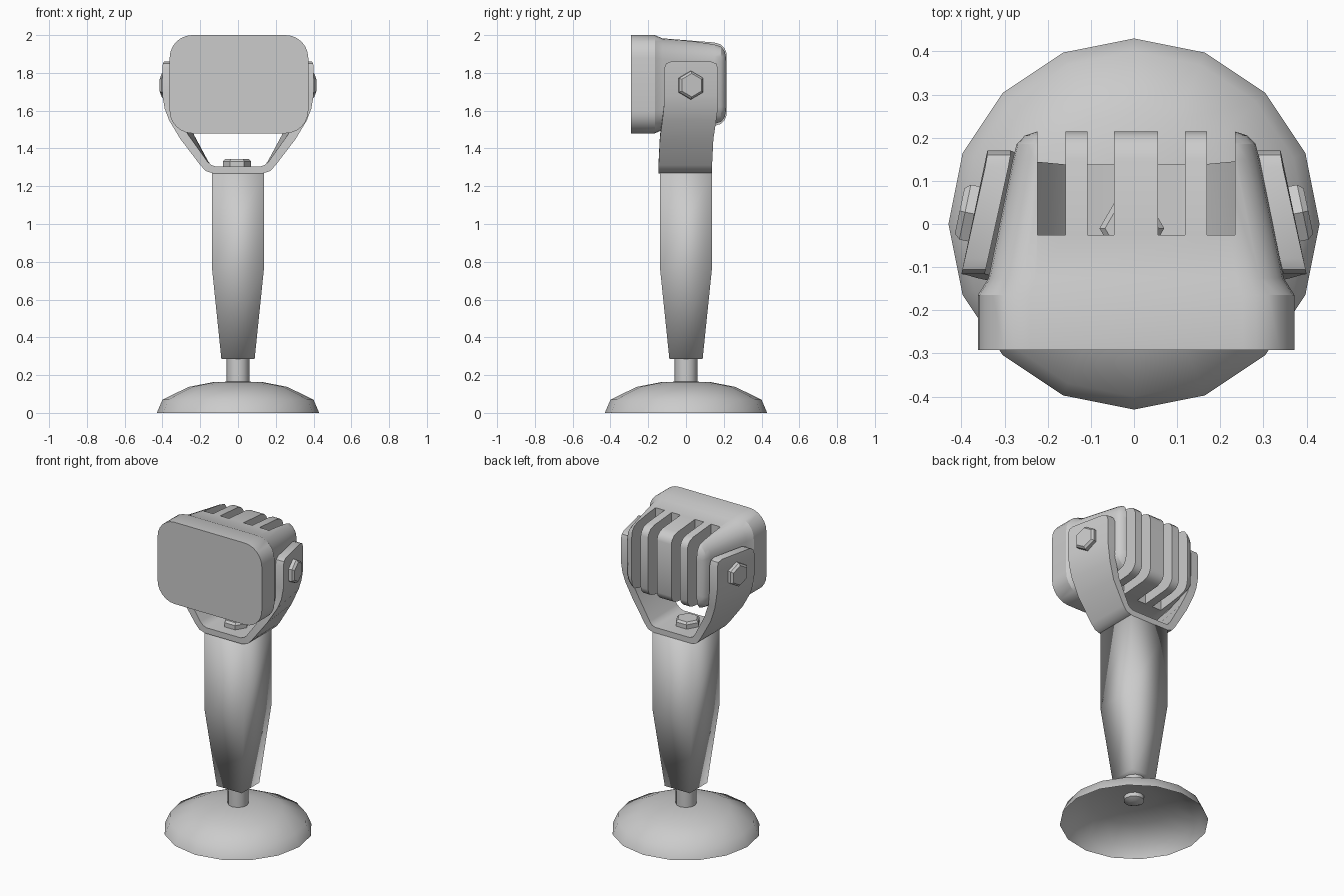
import bpy, bmesh, math
from mathutils import Vector, Matrix

if "Cube" in bpy.data.objects:
    bpy.data.objects.remove(bpy.data.objects["Cube"])


def finish(name, bm, angle=35):
    bmesh.ops.recalc_face_normals(bm, faces=bm.faces)
    me = bpy.data.meshes.new(name)
    bm.to_mesh(me)
    bm.free()
    ob = bpy.data.objects.new(name, me)
    bpy.context.collection.objects.link(ob)
    smooth(ob, angle)
    return ob


def smooth(ob, angle):
    bpy.ops.object.select_all(action='DESELECT')
    ob.select_set(True)
    bpy.context.view_layer.objects.active = ob
    bpy.ops.object.shade_smooth_by_angle(angle=math.radians(angle))


def loft(name, loops, caps=(True, True), angle=35):
    """Skin a list of equal-length closed loops."""
    bm = bmesh.new()
    rows = [[bm.verts.new(p) for p in lp] for lp in loops]
    n = len(rows[0])
    for a, b in zip(rows, rows[1:]):
        for i in range(n):
            j = (i + 1) % n
            bm.faces.new((a[i], a[j], b[j], b[i]))
    if caps[0]:
        bm.faces.new(rows[0])
    if caps[1]:
        bm.faces.new(rows[-1])
    return finish(name, bm, angle)


def ring(n, r, z, phase=0.0):
    return [(r * math.cos(phase + math.tau * i / n),
             r * math.sin(phase + math.tau * i / n), z) for i in range(n)]


def lathe(name, n, profile, phase=0.0, caps=(True, True), angle=35):
    return loft(name, [ring(n, r, z, phase) for r, z in profile], caps, angle)


# Domed foot, open underneath, and the short neck
lathe("base_dome", 16, [(0.43, 0), (0.4, 0.07), (0.26, 0.138), (0.13, 0.163), (0.03, 0.166)],
      caps=(False, True), angle=60)
lathe("neck", 12, [(0.03, 0.125), (0.06, 0.14), (0.06, 0.31)])

# Square tapered post with softened shading
R2 = math.sqrt(2)
lathe("post", 4, [(0.088 * R2, 0.285), (0.138 * R2, 0.77), (0.138 * R2, 1.27)],
      phase=math.pi / 4, angle=91)
for p in bpy.data.objects["post"].data.polygons:
    p.use_smooth = True

# U bracket: stations of outer x, outer z, inner x, inner z, front y, back y, tilt
half = [
    (0.13, 1.268, 0.12, 1.305, -0.145, 0.138, 0),
    (0.17, 1.28, 0.143, 1.313, -0.145, 0.138, 0),
    (0.2, 1.312, 0.163, 1.332, -0.145, 0.138, 0.005),
    (0.305, 1.45, 0.262, 1.47, -0.138, 0.145, 0.03),
    (0.365, 1.55, 0.32, 1.565, -0.125, 0.16, 0.05),
    (0.388, 1.61, 0.338, 1.615, -0.118, 0.168, 0.058),
    (0.4, 1.68, 0.346, 1.68, -0.116, 0.17, 0.06),
    (0.4, 1.82, 0.346, 1.82, -0.116, 0.17, 0.06),
    (0.398, 1.849, 0.344, 1.849, -0.106, 0.16, 0.058),
    (0.392, 1.86, 0.338, 1.86, -0.08, 0.132, 0.047),
]


def section(s, sx):
    ox, oz, ix, iz, y0, y1, t = s
    return [(sx * ox, y0, oz), (sx * (ox - t), y1, oz),
            (sx * (ix - t), y1, iz), (sx * ix, y0, iz)]


loft("bracket", [section(s, -1) for s in reversed(half)] + [section(s, 1) for s in half])


# Hex bolts: one under the head, one on each arm
def bolt(name, pos, axis, phase):
    ob = lathe(name, 6, [(0.075, -0.03), (0.075, 0.027), (0.062, 0.04)], phase, angle=25)
    z = Vector(axis).normalized()
    x = Vector((0, 0, 1)) if abs(z.z) < 0.9 else Vector((1, 0, 0))
    y = z.cross(x).normalized()
    ob.matrix_world = Matrix.Translation(pos) @ Matrix((x, y, z)).transposed().to_4x4()


bolt("bracket_bolt", (-0.005, -0.01, 1.305), (0, 0, 1), 0)
for side, sx in (("right", 1), ("left", -1)):
    bolt("pivot_bolt_" + side, (sx * 0.365, 0.022, 1.735), (sx, 0.21, 0), 0)


# Lamp head: rounded-rectangle loft from the front face to the back
CX, CZ = 0.005, 1.74


def rounded_rect(y, hx, hz, r, seg=6):
    pts = []
    for k, (sx, sz) in enumerate(((1, 1), (-1, 1), (-1, -1), (1, -1))):
        for i in range(seg + 1):
            a = math.pi / 2 * (k + i / seg)
            pts.append((CX + sx * (hx - r) + r * math.cos(a), y,
                        CZ + sz * (hz - r) + r * math.sin(a)))
    return pts


head = loft("lamp_head", [rounded_rect(*s) for s in (
    (-0.292, 0.367, 0.26, 0.12),
    (-0.165, 0.367, 0.26, 0.12),
    (-0.125, 0.342, 0.243, 0.11),
    (0.15, 0.286, 0.221, 0.1),
    (0.185, 0.277, 0.21, 0.09),
    (0.205, 0.258, 0.19, 0.075),
    (0.214, 0.23, 0.165, 0.06))])

# Cooling slots cut right through the rear of the head
bm = bmesh.new()
for a, b in ((0.051, 0.113), (0.164, 0.229)):
    for s in (-1, 1):
        m = (Matrix.Translation((CX + s * (a + b) / 2, 0.1875, CZ))
             @ Matrix.Diagonal((b - a, 0.425, 0.8, 1)))
        bmesh.ops.create_cube(bm, size=1, matrix=m)
cutter = finish("slot_cutter", bm)
cutter.hide_render = True
mod = head.modifiers.new("slots", 'BOOLEAN')
mod.object = cutter
mod.operation = 'DIFFERENCE'
mod.solver = 'EXACT'
bpy.context.view_layer.objects.active = head
bpy.ops.object.modifier_apply(modifier=mod.name)
bpy.data.objects.remove(cutter)
smooth(head, 30)
